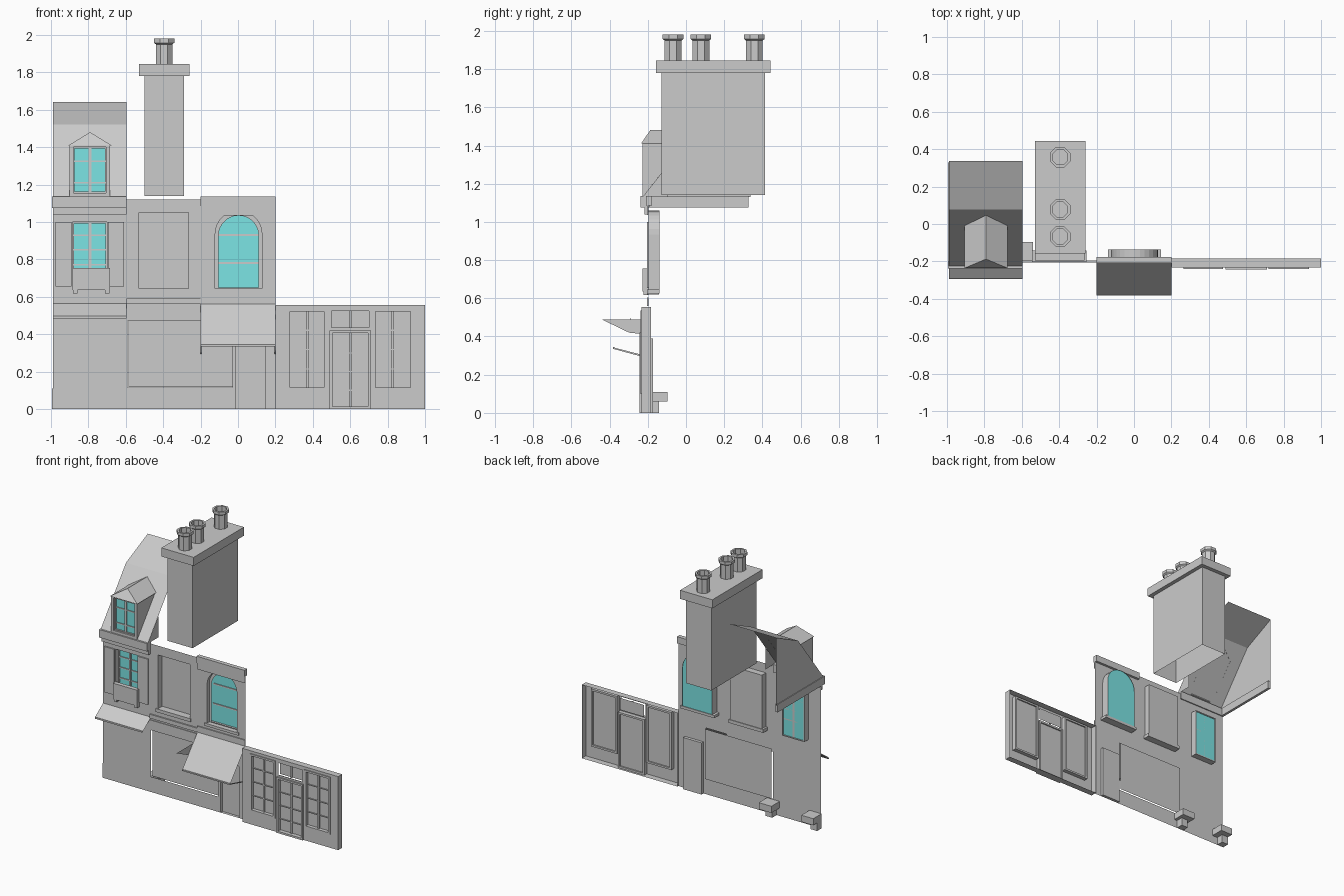
import bpy, bmesh, math
from mathutils import Vector

if "Cube" in bpy.data.objects:
    bpy.data.objects.remove(bpy.data.objects["Cube"])


def material(name, rgb):
    m = bpy.data.materials.new(name)
    m.diffuse_color = (*rgb, 1)
    m.use_nodes = True
    m.node_tree.nodes["Principled BSDF"].inputs["Base Color"].default_value = m.diffuse_color
    return m


GREY = material("grey plaster", (0.6, 0.6, 0.6))
GLASS = material("turquoise glass", (0.2, 0.78, 0.78))
WALL = -0.198


def finish(name, bm, mat=GREY):
    me = bpy.data.meshes.new(name)
    bm.to_mesh(me)
    bm.free()
    me.materials.append(mat)
    ob = bpy.data.objects.new(name, me)
    bpy.context.collection.objects.link(ob)
    return ob


def box(name, x0, x1, y0, y1, z0, z1, mat=GREY, open_bottom=False):
    bm = bmesh.new()
    bmesh.ops.create_cube(bm, size=1)
    for v in bm.verts:
        v.co = ((x0 + x1) / 2 + v.co.x * (x1 - x0),
                (y0 + y1) / 2 + v.co.y * (y1 - y0),
                (z0 + z1) / 2 + v.co.z * (z1 - z0))
    if open_bottom:
        bm.faces.ensure_lookup_table()
        low = [f for f in bm.faces if f.normal.z < -0.9]
        bmesh.ops.delete(bm, geom=low, context='FACES')
    return finish(name, bm, mat)


def polys(name, faces, mat=GREY):
    bm = bmesh.new()
    for f in faces:
        bm.faces.new([bm.verts.new(p) for p in f])
    bmesh.ops.remove_doubles(bm, verts=bm.verts, dist=1e-4)
    return finish(name, bm, mat)


def rect(x0, x1, z0, z1):
    return [(x0, z0), (x1, z0), (x1, z1), (x0, z1)]


def arch(cx, r, z0, zc, n=14):
    return [(cx - r, z0), (cx + r, z0)] + [
        (cx + r * math.cos(math.pi * i / n), zc + r * math.sin(math.pi * i / n)) for i in range(n + 1)]


def sheet(name, y, outer, holes=(), mat=GREY):
    """Upright flat sheet in xz with holes."""
    bm = bmesh.new()
    for loop in [outer, *holes]:
        vs = [bm.verts.new((x, y, z)) for x, z in loop]
        for a, b in zip(vs, vs[1:] + vs[:1]):
            bm.edges.new((a, b))
    bmesh.ops.triangle_fill(bm, use_beauty=True, edges=bm.edges[:], normal=(0, -1, 0))
    for f in bm.faces:
        f.normal_update()
        if f.normal.y > 0:
            f.normal_flip()
    return finish(name, bm, mat)


def reveal(name, loop, y0, y1):
    """Sides of a recess running from y0 back to y1."""
    return polys(name, [[(a[0], y0, a[1]), (a[0], y1, a[1]), (b[0], y1, b[1]), (b[0], y0, b[1])]
                        for a, b in zip(loop, loop[1:] + loop[:1])])


def bars(name, x0, x1, z0, z1, y, xs, zs, w=0.006):
    for x in xs:
        box(name + "_mullion", x - w, x + w, y - 0.008, y, z0, z1)
    for z in zs:
        box(name + "_rail", x0, x1, y - 0.006, y, z - w / 2, z + w / 2)


def border(name, x0, x1, z0, z1, y0, y1, w):
    box(name + "_left", x0, x0 + w, y0, y1, z0, z1)
    box(name + "_right", x1 - w, x1, y0, y1, z0, z1)
    box(name + "_top", x0, x1, y0, y1, z1 - w, z1)
    box(name + "_bottom", x0, x1, y0, y1, z0, z0 + w)


# House wall with openings
left_win = rect(-0.885, -0.7, 0.64, 1.0)
blind_win = rect(-0.53, -0.265, 0.64, 1.05)
arch_win = arch(0.003, 0.125, 0.645, 0.935)
shopfront = rect(-0.59, -0.03, 0.115, 0.5)
sheet("house_wall", WALL,
      [(-0.99, 0), (-0.01, 0), (-0.01, 0.39), (0.145, 0.39), (0.145, 0), (0.2, 0), (0.2, 1.13),
       (-0.2, 1.13), (-0.2, 1.12), (-0.595, 1.12), (-0.595, 1.075), (-0.99, 1.075)],
      [left_win, blind_win, arch_win, shopfront])
sheet("ground_floor_panel", WALL + 0.01, rect(-0.585, -0.03, 0.118, 0.496))
reveal("door_reveal", rect(-0.01, 0.145, 0, 0.39), WALL, -0.175)
sheet("house_door", -0.175, rect(-0.01, 0.145, 0, 0.39))

# Left casement window, shutters and planter
reveal("left_window_reveal", left_win, WALL, -0.15)
sheet("left_window_glass", -0.155, left_win, mat=GLASS)
border("left_window_frame", -0.885, -0.7, 0.64, 1.0, -0.165, -0.15, 0.008)
bars("left_window", -0.885, -0.7, 0.64, 1.0, -0.155, [-0.792], [0.77, 0.85, 0.93], 0.008)
for x0, x1 in ((-0.975, -0.89), (-0.695, -0.61)):
    box("shutter", x0, x1, WALL - 0.01, WALL, 0.655, 1.0)
box("planter", -0.885, -0.685, -0.23, WALL, 0.635, 0.755)
for x in (-0.87, -0.7):
    box("planter_foot", x - 0.012, x + 0.012, -0.225, WALL, 0.617, 0.637)

# Blind window
reveal("blind_window_reveal", blind_win, WALL, -0.15)
sheet("blind_window_back", -0.15, blind_win)
box("blind_window_sill", -0.545, -0.255, -0.206, -0.145, 0.62, 0.645)

# Arched window
reveal("arched_window_reveal", arch_win, WALL, -0.14)
sheet("arched_window_frame", -0.17, arch_win, [arch(0.003, 0.107, 0.65, 0.927)])
sheet("arched_window_glass", -0.145, arch_win, mat=GLASS)
bars("arched_window", -0.105, 0.11, 0.65, 1.03, -0.146, [], [0.78, 0.93], 0.01)
box("arched_window_sill", -0.14, 0.145, -0.206, -0.14, 0.625, 0.645)

# Ledges and cornices
box("right_band", -0.2, 0.2, -0.206, WALL, 0.56, 0.605)
box("middle_ledge", -0.595, -0.2, -0.208, WALL, 0.56, 0.59)
box("middle_fascia", -0.595, -0.2, -0.203, WALL, 0.47, 0.545)
box("right_cornice", -0.2, 0.2, -0.212, -0.18, 1.085, 1.135)
box("right_cornice_lower", -0.2, 0.2, -0.206, WALL, 1.035, 1.085)
box("eaves_front", -0.995, -0.595, -0.24, -0.19, 1.075, 1.135)
box("eaves_side", -0.995, -0.975, -0.24, 0.325, 1.075, 1.135)
box("eaves_moulding", -0.99, -0.595, -0.22, WALL, 1.04, 1.075)

# Small left canopy
polys("left_canopy", [[(-0.99, -0.295, z), (-0.595, -0.295, z), (-0.595, WALL, z + 0.07), (-0.99, WALL, z + 0.07)]
                      for z in (0.485, 0.495)])
box("left_canopy_edge", -0.99, -0.595, -0.296, -0.293, 0.484, 0.496)

# Shop awning with arms, and hanging bracket
polys("awning", [[(-0.2, -0.383, 0.34), (0.2, -0.383, 0.34), (0.2, WALL, 0.56), (-0.2, WALL, 0.56)]])
box("awning_bar", -0.2, 0.2, -0.385, -0.378, 0.335, 0.345)
for x in (-0.2, 0.195):
    polys("awning_arm", [[(x, -0.383, 0.343), (x, WALL, 0.295), (x, WALL, 0.285), (x, -0.383, 0.335)],
                         [(x, -0.383, 0.343), (x, WALL, 0.295), (x + 0.005, WALL, 0.295), (x + 0.005, -0.383, 0.343)]])
polys("bracket_plate", [[(-0.203, -0.445, 0.49), (-0.203, -0.3, 0.42), (-0.203, WALL, 0.41), (-0.203, WALL, 0.49)]])

# Mansard roof and gables
rx0, rx1 = -0.99, -0.595
prof = [(-0.23, 1.13), (0.075, 1.52), (0.335, 1.64)]
polys("roof", [[(rx0, *a), (rx1, *a), (rx1, *b), (rx0, *b)] for a, b in zip(prof, prof[1:])])
polys("left_gable", [[(rx0, *p) for p in prof[::-1]] + [(rx0, 0.335, 1.13)][::-1]])
polys("right_gable", [[(rx1, -0.23, 1.13), (rx1, -0.1, 1.13), (rx1, -0.1, 1.295)]])

# Dormer
hole = rect(-0.88, -0.705, 1.155, 1.4)
sheet("dormer_front", -0.23, rect(-0.9, -0.685, 1.13, 1.41), [hole])
reveal("dormer_reveal", hole, -0.23, -0.205)
sheet("dormer_glass", -0.208, hole, mat=GLASS)
border("dormer_frame", -0.88, -0.705, 1.155, 1.4, -0.218, -0.205, 0.007)
bars("dormer", -0.88, -0.705, 1.155, 1.4, -0.208, [-0.792], [1.21, 1.325], 0.008)
for x in (-0.9, -0.685):
    polys("dormer_cheek", [[(x, -0.23, 1.13), (x, -0.01, 1.41), (x, -0.23, 1.41)]])
A, B = (-0.905, -0.238, 1.41), (-0.677, -0.238, 1.41)
C, D = (-0.677, -0.01, 1.41), (-0.905, -0.01, 1.41)
P, Q = (-0.791, -0.19, 1.48), (-0.791, 0.045, 1.48)
polys("dormer_roof", [[A, B, P], [B, C, Q, P], [D, A, P, Q]])

# Chimney with pots
box("chimney_stack", -0.5, -0.29, -0.13, 0.41, 1.14, 1.78, open_bottom=True)
box("chimney_cap", -0.53, -0.26, -0.16, 0.44, 1.78, 1.845)
pot = [(0.048, 1.845), (0.048, 1.95), (0.059, 1.958), (0.059, 1.98), (0.044, 1.98), (0.044, 1.86)]
for cy in (-0.07, 0.075, 0.355):
    rings = [[(-0.395 + r * math.cos(math.pi * (i + .5) / 4), cy + r * math.sin(math.pi * (i + .5) / 4), z)
              for i in range(8)] for r, z in pot]
    polys("chimney_pot", [[a[i], a[(i + 1) % 8], b[(i + 1) % 8], b[i]]
                          for a, b in zip(rings, rings[1:]) for i in range(8)] + [rings[-1]])

# Foot blocks behind the wall
for a0, a1, b0, b1 in ((-0.995, -0.895, -0.995, -0.94), (-0.645, -0.54, -0.62, -0.565)):
    box("block_top", a0, a1, WALL, -0.1, 0.06, 0.11)
    box("block_base", b0, b1, WALL, -0.145, 0, 0.06)

# Shop on the right: open-backed shell with glazed panels and door
F = -0.235
wins = [rect(0.275, 0.465, 0.11, 0.525), rect(0.73, 0.925, 0.11, 0.525)]
door = [(0.5, 0), (0.7, 0), (0.7, 0.41), (0.5, 0.41)]
transom = rect(0.5, 0.7, 0.435, 0.525)
sheet("shop_front", F, [(0.2, 0), (0.5, 0), (0.5, 0.41), (0.7, 0.41), (0.7, 0), (1, 0), (1, 0.555), (0.2, 0.555)],
      wins + [transom])
reveal("shop_sides", rect(0.2, 1, 0, 0.555), F, -0.187)
for w in wins:
    (x0, z0), (x1, z1) = w[0], w[2]
    border("shop_window_frame", x0 - 0.01, x1 + 0.01, z0 - 0.01, z1 + 0.01, F - 0.007, F + 0.03, 0.014)
    sheet("shop_window_pane", F + 0.02, w)
    bars("shop_window", x0, x1, z0, z1, F + 0.018, [(x0 + x1) / 2], [z0 + (z1 - z0) * i / 4 for i in (1, 2, 3)])
sheet("transom_pane", F + 0.02, transom)
bars("transom", 0.5, 0.7, 0.435, 0.525, F + 0.018, [0.6], [])
border("shop_door_frame", 0.49, 0.71, 0, 0.42, -0.246, F + 0.03, 0.014)
sheet("shop_door", F + 0.02, door)
bars("shop_door", 0.5, 0.7, 0, 0.41, F + 0.018, [0.6], [0.1, 0.2, 0.3])

# Centre the depth and make face sides agree on closed shapes
ys = [(o.matrix_world @ v.co).y for o in bpy.data.objects for v in o.data.vertices]
shift = -(min(ys) + max(ys)) / 2
for o in bpy.data.objects:
    o.location.y += shift
